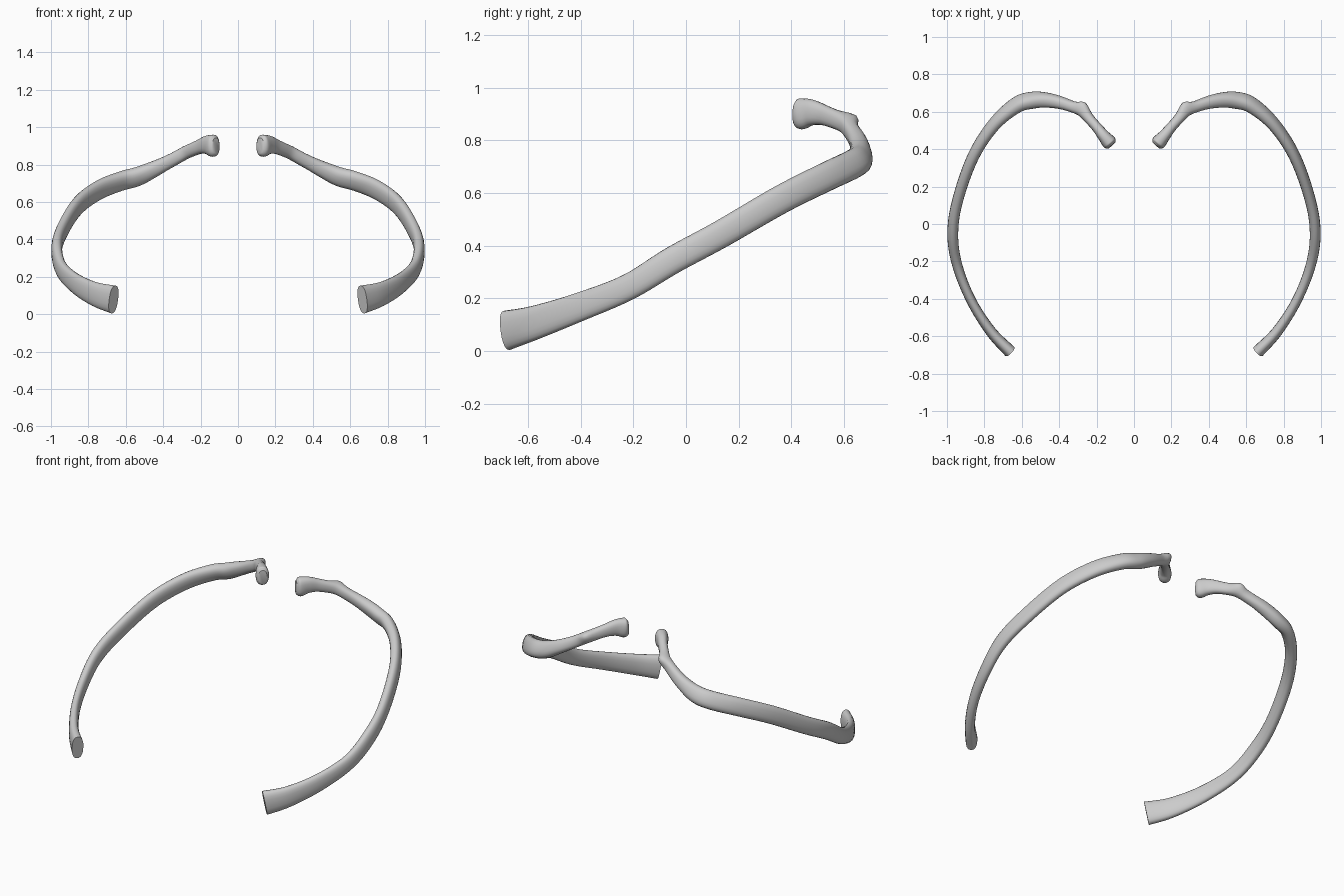
import bpy, bmesh, math
from mathutils import Vector

if "Cube" in bpy.data.objects:
    bpy.data.objects.remove(bpy.data.objects["Cube"])

# Stations along one rib, head to front end: x, y, z, thickness, height, roll
STATIONS = [
    (.118, .420, .900, .050, .085, 0),
    (.132, .436, .900, .078, .118, 0),
    (.165, .475, .905, .064, .100, 0),
    (.210, .530, .893, .054, .076, 0),
    (.280, .600, .862, .058, .070, .1),
    (.360, .638, .820, .062, .072, .2),
    (.450, .660, .775, .074, .085, .35),
    (.540, .662, .735, .080, .105, .5),
    (.630, .635, .710, .074, .110, .45),
    (.750, .530, .660, .065, .110, .25),
    (.860, .360, .575, .060, .108, .15),
    (.942, .130, .442, .058, .105, .08),
    (.969, -.050, .345, .058, .104, .05),
    (.945, -.220, .242, .054, .100, 0),
    (.870, -.410, .165, .052, .110, 0),
    (.765, -.575, .107, .058, .130, 0),
    (.665, -.680, .078, .068, .152, 0),
]
SIDES, STEPS = 20, 6
BUMP, BUMP_DIR = Vector((.268, .625, .875)), Vector((-.2, .9, .3)).normalized()


def sample(rows):
    """Catmull-Rom interpolation through every column."""
    n, out = len(rows), []
    for i in range(n - 1):
        a, b, c, d = (rows[min(max(k, 0), n - 1)] for k in (i - 1, i, i + 1, i + 2))
        for s in range(STEPS):
            t = s / STEPS
            out.append([.5 * (2*q + (r - p)*t + (2*p - 5*q + 4*r - w)*t*t
                              + (3*q - p - 3*r + w)*t**3)
                        for p, q, r, w in zip(a, b, c, d)])
    out.append(list(rows[-1]))
    return out


def spow(v, e):
    return math.copysign(abs(v) ** e, v)


def make_rib(name, side):
    bm = bmesh.new()
    rows = sample(STATIONS)
    pts = [Vector(r[:3]) for r in rows]
    rings = []
    for i, (p, r) in enumerate(zip(pts, rows)):
        tan = (pts[min(i + 1, len(pts) - 1)] - pts[max(i - 1, 0)]).normalized()
        out = Vector((-tan.y, tan.x, 0)).normalized()
        up = tan.cross(out).normalized()
        c, s = math.cos(r[5]), math.sin(r[5])
        high, wide = up * c - out * s, out * c + up * s
        ring = []
        for k in range(SIDES):
            a = 2 * math.pi * k / SIDES
            co = (p + wide * (r[3] / 2 * spow(math.cos(a), .85))
                  + high * (r[4] / 2 * spow(math.sin(a), .85)))
            # tubercle behind the neck
            co += BUMP_DIR * .028 * math.exp(-((co - BUMP).length / .04) ** 2)
            ring.append(bm.verts.new((co.x * side, co.y, co.z)))
        rings.append(ring)
    for a, b in zip(rings, rings[1:]):
        for k in range(SIDES):
            j = (k + 1) % SIDES
            bm.faces.new((a[k], a[j], b[j], b[k]))
    # end caps
    bm.faces.new(rings[0])
    bm.faces.new(rings[-1])
    bmesh.ops.recalc_face_normals(bm, faces=bm.faces)
    mesh = bpy.data.meshes.new(name)
    bm.to_mesh(mesh)
    bm.free()
    ob = bpy.data.objects.new(name, mesh)
    bpy.context.collection.objects.link(ob)
    bpy.ops.object.select_all(action='DESELECT')
    ob.select_set(True)
    bpy.context.view_layer.objects.active = ob
    bpy.ops.object.shade_smooth_by_angle(angle=math.radians(50))


# Matching pair of ribs
make_rib("rib_right", 1)
make_rib("rib_left", -1)
